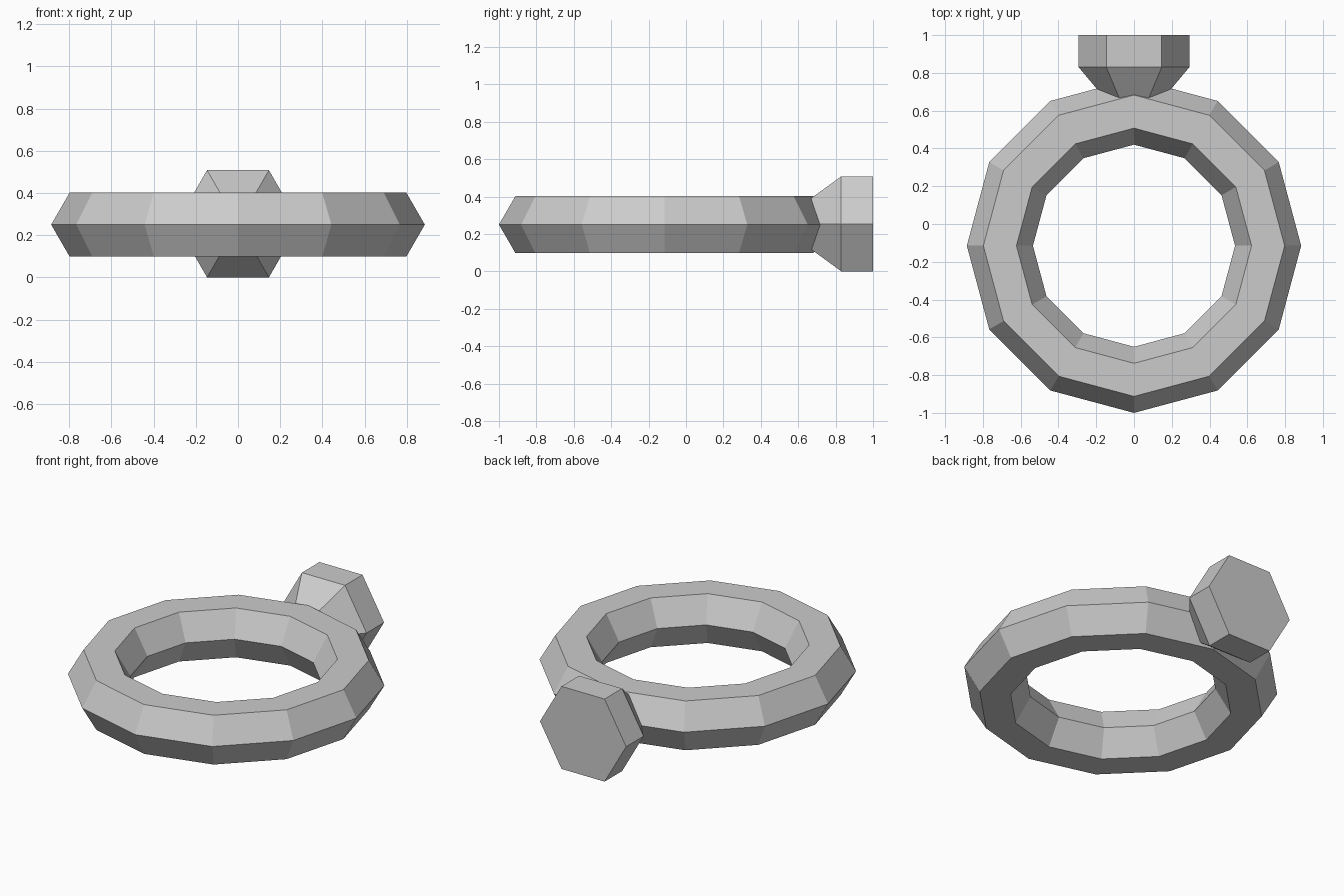
import bpy, bmesh
from math import cos, sin, pi

if "Cube" in bpy.data.objects:
    bpy.data.objects.remove(bpy.data.objects["Cube"])

# Ring band: 12-sided torus with hexagonal cross-section
bpy.ops.mesh.primitive_torus_add(major_segments=12, minor_segments=6,
                                 major_radius=0.71, minor_radius=0.175,
                                 location=(0, -0.115, 0.25))
band = bpy.context.object
band.name = "ring_band"
for p in band.data.polygons:
    p.use_smooth = False

# Gem: hexagonal loops along y, tapering into the band
bm = bmesh.new()
loops = []
for y, r in ((0.60, 0.10), (0.83, 0.293), (1.0, 0.293)):
    loops.append([bm.verts.new((r * cos(i * pi / 3), y, 0.254 + r * sin(i * pi / 3)))
                  for i in range(6)])
for a, b in zip(loops, loops[1:]):
    for i in range(6):
        j = (i + 1) % 6
        bm.faces.new((a[i], a[j], b[j], b[i]))
bm.faces.new(loops[0])
bm.faces.new(loops[-1])
bmesh.ops.recalc_face_normals(bm, faces=bm.faces)
mesh = bpy.data.meshes.new("gem")
bm.to_mesh(mesh)
bm.free()
gem = bpy.data.objects.new("gem", mesh)
bpy.context.collection.objects.link(gem)
